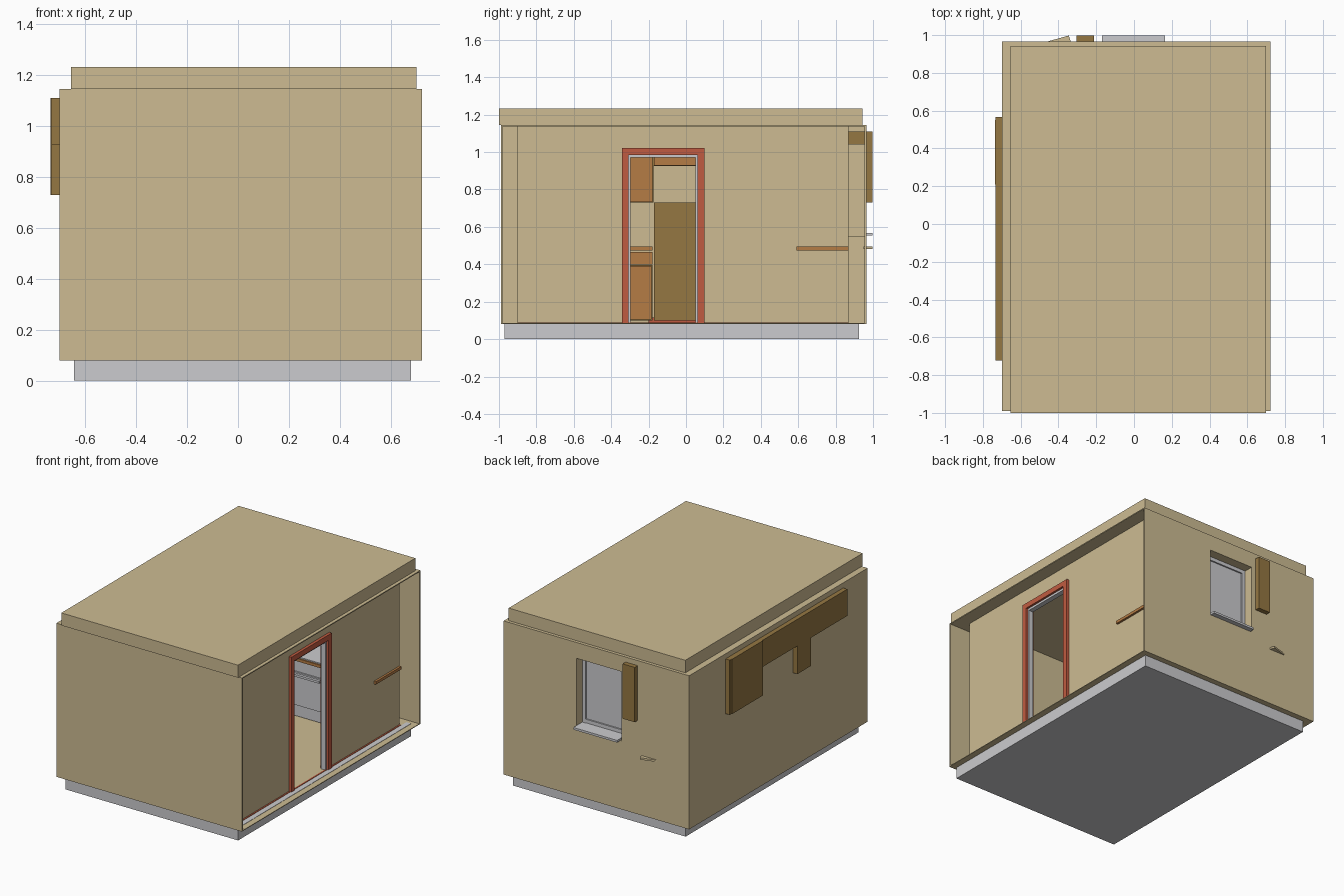
import bpy

cube = bpy.data.objects.get("Cube")
if cube:
    bpy.data.objects.remove(cube, do_unlink=True)


def material(name, r, g, b):
    m = bpy.data.materials.new(name)
    m.use_nodes = True
    m.diffuse_color = (r, g, b, 1)
    m.node_tree.nodes["Principled BSDF"].inputs["Base Color"].default_value = (r, g, b, 1)
    return m


TAN = material("tan plaster", 0.61, 0.50, 0.29)
GREY = material("light grey", 0.60, 0.60, 0.62)
BROWN = material("brown wood", 0.30, 0.185, 0.055)
ORANGE = material("orange wood", 0.46, 0.20, 0.058)
RED = material("red door frame", 0.53, 0.105, 0.052)


def prism(name, outline, z0, z1, mat):
    """Extrude a flat outline from z0 to z1."""
    n = len(outline)
    verts = [(x, y, z) for z in (z0, z1) for x, y in outline]
    faces = [tuple(reversed(range(n))), tuple(range(n, 2 * n))]
    faces += [(i, (i + 1) % n, n + (i + 1) % n, n + i) for i in range(n)]
    mesh = bpy.data.meshes.new(name)
    mesh.from_pydata(verts, [], faces)
    mesh.materials.append(mat)
    ob = bpy.data.objects.new(name, mesh)
    bpy.context.scene.collection.objects.link(ob)
    return ob


def box(name, x, y, z, mat):
    return prism(name, [(x[0], y[0]), (x[1], y[0]), (x[1], y[1]), (x[0], y[1])], *z, mat)


def cut(ob, x, y, z):
    """Cut a box-shaped opening and bake it in."""
    cutter = box("opening_cutter", x, y, z, TAN)
    cutter.hide_render = True
    mod = ob.modifiers.new("opening", 'BOOLEAN')
    mod.operation, mod.object, mod.solver = 'DIFFERENCE', cutter, 'EXACT'
    bpy.context.view_layer.objects.active = ob
    bpy.ops.object.modifier_apply(modifier=mod.name)
    bpy.data.objects.remove(cutter, do_unlink=True)


# Base, floor, ceiling and roof
FLOOR, TOP = 0.085, 1.145
box("foundation_slab", (-0.645, 0.68), (-0.97, 0.925), (0, 0.08), GREY)
box("floor", (-0.70, 0.723), (-0.99, 0.965), (0.08, FLOOR), TAN)
box("outer_floor_strip", (0.645, 0.68), (-0.97, 0.925), (FLOOR, 0.087), GREY)
box("floor_edge_trim", (0.63, 0.64), (-0.9, 0.87), (FLOOR, 0.088), RED)
box("ceiling", (-0.70, 0.723), (-0.99, 0.965), (1.138, TOP), TAN)
box("roof", (-0.655, 0.70), (-1.0, 0.943), (TOP, 1.232), TAN)

# Outer shell, open on the door side
WALL = (FLOOR, 1.138)
WIN_X, WIN_Z = (-0.18, 0.165), (0.555, 1.035)
box("outer_front_wall", (-0.70, 0.723), (-0.99, -0.98), WALL, TAN)
box("outer_left_wall", (-0.70, -0.69), (-0.98, 0.955), WALL, TAN)
outer_back = box("outer_back_wall", (-0.70, 0.723), (0.955, 0.965), WALL, TAN)
cut(outer_back, WIN_X, (0.9, 1.0), WIN_Z)

# Inner room shell
box("inner_front_wall", (-0.61, 0.61), (-0.90, -0.89), WALL, TAN)
box("inner_left_wall", (-0.62, -0.61), (-0.90, 0.87), WALL, TAN)
inner_back = box("inner_back_wall", (-0.61, 0.61), (0.86, 0.87), WALL, TAN)
cut(inner_back, WIN_X, (0.8, 0.9), WIN_Z)
door_wall = box("door_wall", (0.61, 0.63), (-0.90, 0.87), WALL, TAN)
cut(door_wall, (0.5, 0.7), (-0.31, 0.065), (0.0, 0.985))

# Window reveal, pane frame and sill
T = 0.008
for name, x in (("left", (WIN_X[1], WIN_X[1] + T)), ("right", (WIN_X[0] - T, WIN_X[0]))):
    box("window_reveal_" + name, x, (0.87, 0.955), WIN_Z, TAN)
for name, z in (("top", WIN_Z[1]), ("bottom", WIN_Z[0] - T)):
    box("window_reveal_" + name, WIN_X, (0.87, 0.955), (z, z + T), TAN)
box("window_pane", WIN_X, (0.88, 0.89), WIN_Z, GREY)
for name, x in (("left", (WIN_X[1] - 0.025, WIN_X[1])), ("right", (WIN_X[0], WIN_X[0] + 0.025))):
    box("window_stile_" + name, x, (0.89, 0.90), WIN_Z, GREY)
for name, z in (("top", 1.01), ("bottom", 0.57)):
    box("window_rail_" + name, WIN_X, (0.89, 0.90), (z, z + 0.025), GREY)
box("window_sill", (-0.17, 0.165), (0.88, 0.998), (0.553, 0.568), GREY)

# Door frame with grey lining
for name, y in (("front", (-0.342, -0.307)), ("back", (0.062, 0.10))):
    box("door_frame_" + name, (0.59, 0.65), y, (FLOOR, 0.985), RED)
box("door_frame_top", (0.59, 0.65), (-0.342, 0.10), (0.985, 1.022), RED)
for name, y in (("front", (-0.307, -0.297)), ("back", (0.052, 0.062))):
    box("door_lining_" + name, (0.60, 0.635), y, (FLOOR, 0.985), GREY)
box("door_lining_top", (0.60, 0.635), (-0.307, 0.062), (0.97, 0.985), GREY)
box("door_threshold", (-0.60, -0.595), (-0.2, 0.06), (FLOOR, 0.115), RED)


def cabinet_left(name, x, y, z):
    """Cabinet on the left wall, with a framed door facing the room."""
    box(name, x, y, z, BROWN)
    f = x[1]
    box(name + "_door", (f, f + 0.012), (y[0] + 0.004, y[1] - 0.004), (z[0] + 0.004, z[1] - 0.004), ORANGE)
    if z[1] - z[0] > 0.25:
        box(name + "_panel", (f + 0.012, f + 0.018), (y[0] + 0.025, y[1] - 0.025),
            (z[0] + 0.03, z[1] - 0.03), ORANGE)


# Wall cabinets on the left wall, their backs showing outside
HIGH, LOW, MID = 1.11, 0.73, 0.925
cabinet_left("wall_cabinet_corner", (-0.737, -0.43), (0.21, 0.55), (LOW, HIGH))
cabinet_left("wall_cabinet_over_fridge", (-0.732, -0.43), (-0.175, 0.21), (MID, HIGH))
cabinet_left("wall_cabinet_narrow", (-0.732, -0.43), (-0.325, -0.175), (LOW, HIGH))
cabinet_left("wall_cabinet_front", (-0.732, -0.43), (-0.722, -0.325), (MID, HIGH))
box("wall_cabinet_end_panel", (-0.732, -0.43), (0.55, 0.567), (LOW, HIGH), BROWN)

# Wall cabinet on the back wall
box("back_wall_cabinet", (-0.305, -0.213), (0.70, 0.998), (LOW, HIGH), BROWN)
box("back_wall_cabinet_door", (-0.30, -0.218), (0.688, 0.70), (LOW + 0.004, HIGH - 0.004), ORANGE)

# Floor units along the left wall
box("fridge", (-0.60, -0.33), (-0.17, 0.20), (0.10, LOW), BROWN)
for i, y in enumerate(((-0.33, -0.18), (0.21, 0.59))):
    cabinet_left(f"base_cabinet_{i + 1}", (-0.61, -0.33), y, (0.10, 0.395))
    box(f"drawer_{i + 1}", (-0.61, -0.318), y, (0.40, 0.465), ORANGE)
    box(f"left_worktop_{i + 1}", (-0.61, -0.30), y, (0.475, 0.495), ORANGE)

# Floor units along the back wall, worktop ending through the door wall
box("back_base_left", (-0.61, -0.06), (0.62, 0.86), (0.10, 0.475), BROWN)
box("back_base_right", (0.28, 0.60), (0.62, 0.86), (0.10, 0.475), BROWN)
box("back_worktop", (-0.61, 0.645), (0.59, 0.87), (0.475, 0.495), ORANGE)
prism("worktop_corner", [(-0.455, 0.95), (-0.335, 0.95), (-0.335, 0.965), (-0.345, 0.998), (-0.455, 0.967)],
      0.482, 0.495, TAN)

# Cooker
box("cooker", (-0.05, 0.27), (0.60, 0.86), (0.09, 0.475), GREY)
box("cooker_door", (-0.03, 0.25), (0.59, 0.60), (0.17, 0.40), GREY)
box("cooker_handle", (0.0, 0.22), (0.572, 0.59), (0.375, 0.39), GREY)
box("cooker_hob", (-0.05, 0.27), (0.60, 0.85), (0.495, 0.503), GREY)
